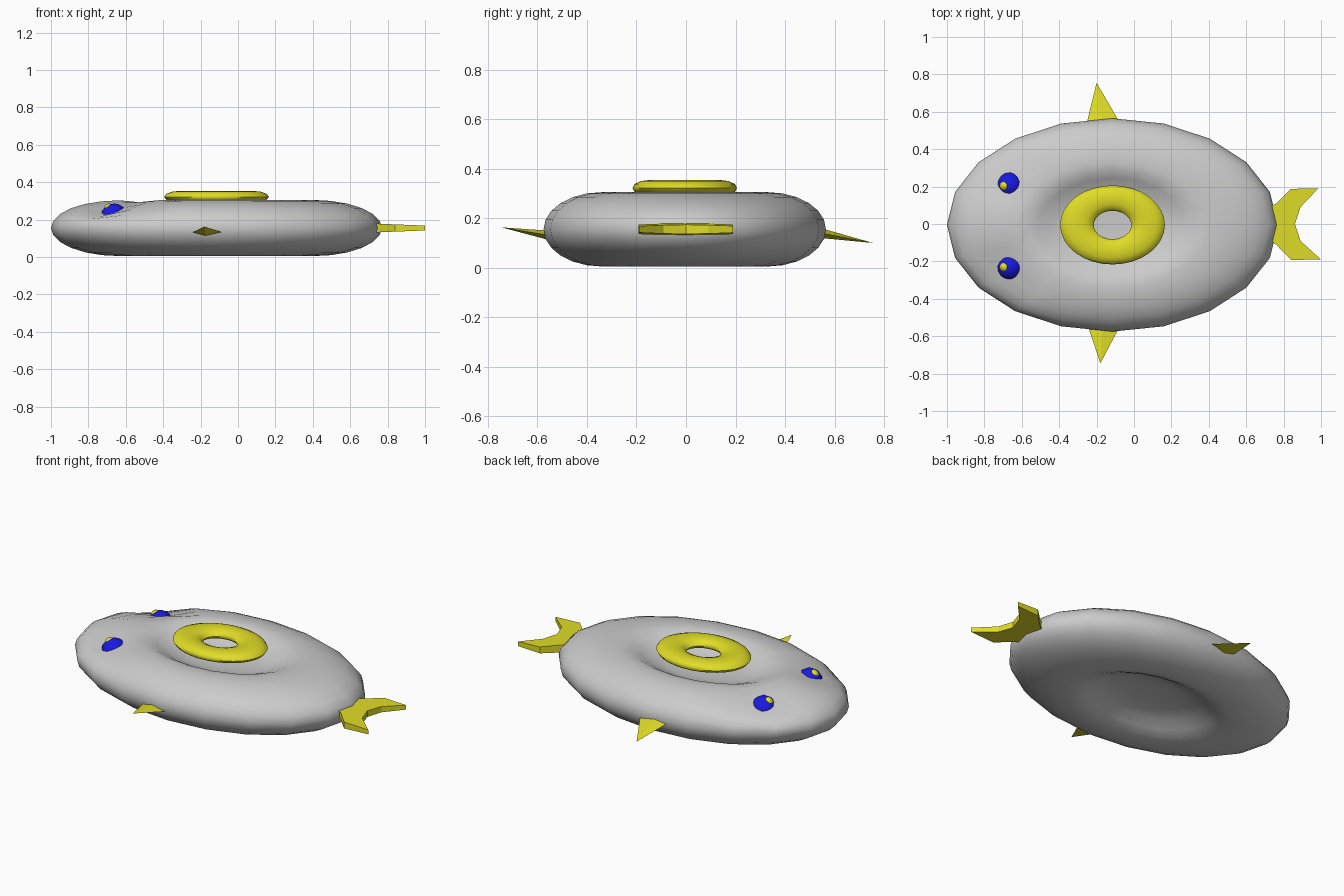
import bpy, bmesh, math
from mathutils import Matrix

if "Cube" in bpy.data.objects:
    bpy.data.objects.remove(bpy.data.objects["Cube"])

CX, CY, CZ = -0.115, -0.005, 0.155


def material(name, rgb):
    m = bpy.data.materials.new(name)
    m.diffuse_color = (*rgb, 1)
    m.use_nodes = True
    m.node_tree.nodes["Principled BSDF"].inputs["Base Color"].default_value = m.diffuse_color
    return m


YELLOW = material("yellow", (0.75, 0.72, 0.02))
BLUE = material("blue", (0.01, 0.01, 0.75))


def finish(bm, name, mat=None, smooth=None):
    bmesh.ops.recalc_face_normals(bm, faces=bm.faces)
    me = bpy.data.meshes.new(name)
    bm.to_mesh(me)
    bm.free()
    ob = bpy.data.objects.new(name, me)
    bpy.context.collection.objects.link(ob)
    if mat:
        me.materials.append(mat)
    if smooth:
        bpy.ops.object.select_all(action='DESELECT')
        bpy.context.view_layer.objects.active = ob
        ob.select_set(True)
        bpy.ops.object.shade_smooth_by_angle(angle=math.radians(smooth))
    return ob


def lathe(bm, profile, sides, closed=False):
    """Spin (radius, z) points into rings; open profiles get end caps."""
    rings = [[bm.verts.new((r * math.cos(2 * math.pi * i / sides),
                            r * math.sin(2 * math.pi * i / sides), z))
              for i in range(sides)] for r, z in profile]
    pairs = list(zip(rings, rings[1:]))
    if closed:
        pairs.append((rings[-1], rings[0]))
    for a, b in pairs:
        for i in range(sides):
            j = (i + 1) % sides
            bm.faces.new((a[i], a[j], b[j], b[i]))
    if not closed:
        bm.faces.new(rings[0])
        bm.faces.new(rings[-1])


# Body: oval disc, dished in the middle on both sides, dented at the eyes
dish = [(0.12, 0.065), (0.25, 0.07), (0.36, 0.09), (0.44, 0.12), (0.51, 0.143)]
rim = [(0.587 + 0.413 * math.cos(math.radians(a)), 0.15 * math.sin(math.radians(a)))
       for a in range(90, -91, -15)]
profile = dish + rim + [(r, -z) for r, z in reversed(dish)]
bm = bmesh.new()
lathe(bm, profile, 20)
for v in bm.verts:
    v.co = (CX + 0.885 * v.co.x, CY + 0.57 * v.co.y, CZ + v.co.z)
    if v.co.z > CZ:
        d2 = (v.co.x + 0.70) ** 2 + (abs(v.co.y - CY) - 0.25) ** 2
        v.co.z -= 0.055 * math.exp(-d2 / 0.02) * min(1, (v.co.z - CZ) / 0.08)
finish(bm, "body", smooth=50)

# Blowhole ring on top
bm = bmesh.new()
lathe(bm, [(0.19 + 0.09 * math.cos(math.pi * k / 6), 0.032 * math.sin(math.pi * k / 6))
           for k in range(12)], 32, closed=True)
for v in bm.verts:
    v.co = (CX + v.co.x, CY + 0.755 * v.co.y, 0.322 + v.co.z)
finish(bm, "blowhole_ring", YELLOW, 60)


def ball(name, pos, r, mat, seg):
    bm = bmesh.new()
    bmesh.ops.create_uvsphere(bm, u_segments=seg, v_segments=seg // 2, radius=r,
                              matrix=Matrix.Translation(pos))
    finish(bm, name, mat, 60)


# Eyes and pupils
for side, s in (("left", -1), ("right", 1)):
    y = CY - 0.005 + s * 0.217
    ball(side + "_eye", (-0.662, y, 0.213), 0.073, BLUE, 16)
    ball(side + "_pupil", (-0.690, y - 0.003, 0.258), 0.028, YELLOW, 12)

# Side fins: flat pyramids, one tipped down and one tipped up
for name, s, tip in (("back_fin", 1, (-0.20, 0.755, 0.10)),
                     ("front_fin", -1, (-0.18, -0.745, 0.163))):
    bm = bmesh.new()
    lo, hi = (0.125, 0.175) if s > 0 else (0.095, 0.145)
    base = [bm.verts.new((x, s * 0.49, z)) for x, z in
            ((-0.265, (lo + hi) / 2), (-0.17, lo), (-0.045, (lo + hi) / 2), (-0.17, hi))]
    t = bm.verts.new(tip)
    bm.faces.new(base)
    for i in range(4):
        bm.faces.new((base[i], base[(i + 1) % 4], t))
    finish(bm, name, YELLOW)

# Forked tail, thinner toward the tips
outline = [(0.70, 0.07), (0.76, 0.11), (0.84, 0.188), (0.985, 0.19), (0.89, 0.09), (0.86, 0),
           (0.89, -0.09), (1.0, -0.19), (0.84, -0.192), (0.76, -0.11), (0.70, -0.07)]
bm = bmesh.new()


def half(x):
    return 0.023 - 0.04 * (x - 0.75)


top, bot = [[bm.verts.new((x, y, 0.155 + s * half(x))) for x, y in outline] for s in (1, -1)]
bm.faces.new(top)
bm.faces.new(bot)
for i in range(len(outline)):
    j = (i + 1) % len(outline)
    bm.faces.new((top[i], top[j], bot[j], bot[i]))
finish(bm, "tail", YELLOW)
